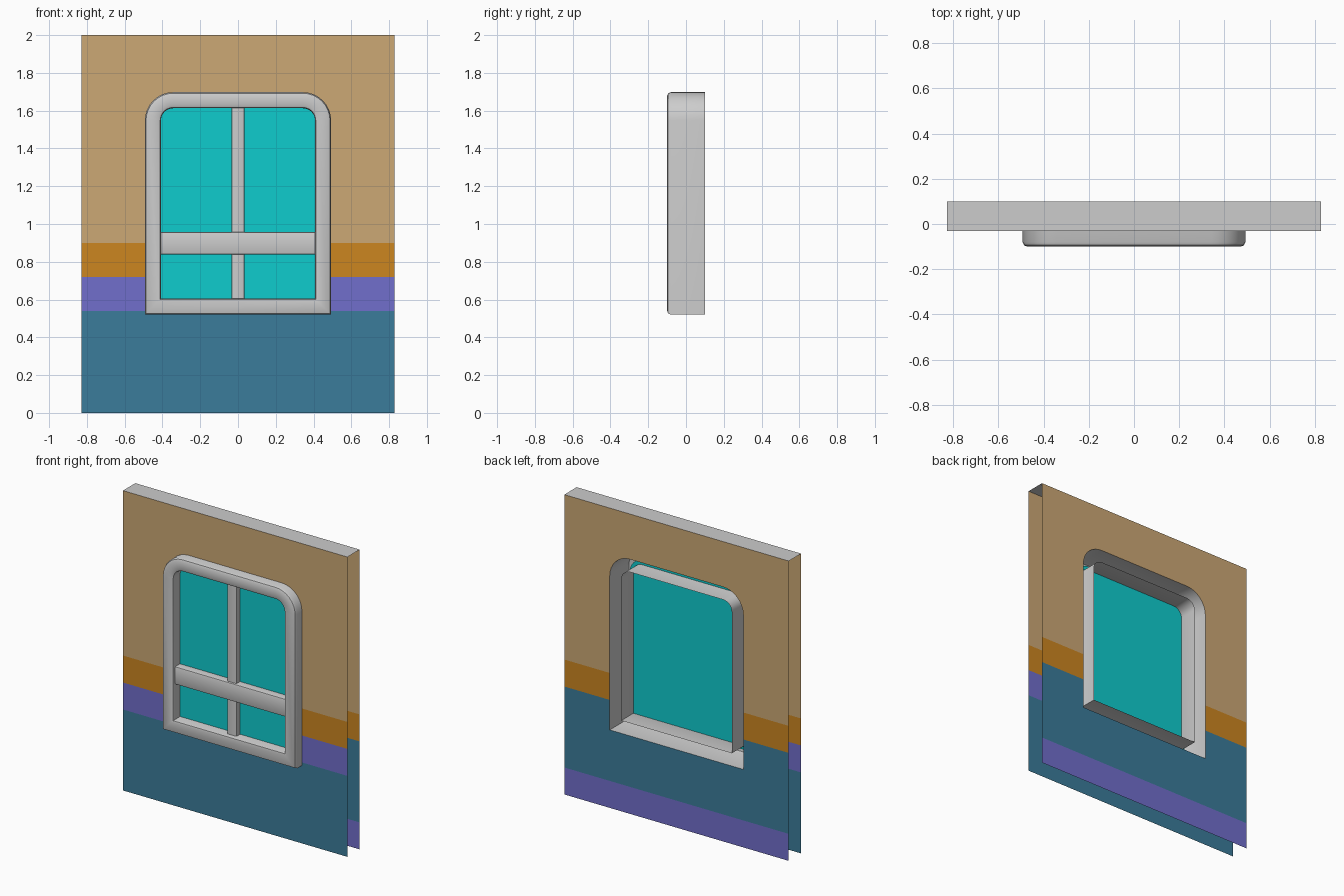
import bpy, bmesh, math
from mathutils import Vector

if "Cube" in bpy.data.objects:
    bpy.data.objects.remove(bpy.data.objects["Cube"])


def material(name, r, g, b):
    lin = lambda c: ((c / 255 + 0.055) / 1.055) ** 2.4 if c > 10 else c / 255 / 12.92
    m = bpy.data.materials.new(name)
    m.diffuse_color = (lin(r), lin(g), lin(b), 1)
    m.use_nodes = True
    m.node_tree.nodes["Principled BSDF"].inputs["Base Color"].default_value = m.diffuse_color
    return m


GREY = material("frame_grey", 204, 204, 204)
TAN = material("wall_tan", 204, 168, 117)
ORANGE = material("band_orange", 204, 134, 32)
PURPLE = material("band_purple", 113, 110, 204)
BLUE = material("lower_blue", 59, 124, 155)
CYAN = material("glass_cyan", 15, 204, 206)

W, H = 0.828, 2.0            # wall half width and height
FRONT, BACK = -0.03, 0.10    # the two wall skins
DEPTH = -0.10                # front of the window frame


def finish(name, bm, mats):
    me = bpy.data.meshes.new(name)
    bm.to_mesh(me)
    bm.free()
    for m in mats:
        me.materials.append(m)
    ob = bpy.data.objects.new(name, me)
    bpy.context.collection.objects.link(ob)
    return ob


def smooth(ob, angle=40):
    bpy.ops.object.select_all(action='DESELECT')
    bpy.context.view_layer.objects.active = ob
    ob.select_set(True)
    bpy.ops.object.shade_smooth_by_angle(angle=math.radians(angle))


def outline(off, y, n=8):
    """Window shape with round upper corners, moved inward by off."""
    hw, z0, z1, r = 0.493 - off, 0.52 + off, 1.698 - off, 0.15 - off
    pts = [Vector((-hw, y, z0)), Vector((hw, y, z0))]
    for cx, start in ((hw - r, 0), (r - hw, 90)):
        for i in range(n + 1):
            a = math.radians(start + 90 * i / n)
            pts.append(Vector((cx + r * math.cos(a), y, z1 - r + r * math.sin(a))))
    return pts


def loop_edges(bm, pts):
    vs = [bm.verts.new(p) for p in pts]
    return [bm.edges.new((vs[i], vs[(i + 1) % len(vs)])) for i in range(len(vs))]


def wall_skin(name, y, facing, bands):
    """Sheet with a window hole, cut into coloured bands (top height, material)."""
    bm = bmesh.new()
    corners = [(-W, y, 0), (W, y, 0), (W, y, H), (-W, y, H)]
    edges = loop_edges(bm, corners) + loop_edges(bm, outline(0, y))
    bmesh.ops.triangle_fill(bm, use_beauty=True, use_dissolve=False,
                            edges=edges, normal=(0, facing, 0))
    for top, _ in bands[:-1]:
        bmesh.ops.bisect_plane(bm, geom=bm.verts[:] + bm.edges[:] + bm.faces[:],
                               plane_co=(0, 0, top), plane_no=(0, 0, 1))
    bm.normal_update()
    for f in bm.faces:
        z = f.calc_center_median().z
        f.material_index = next(i for i, b in enumerate(bands) if z < b[0] + 1e-4)
        if f.normal.y * facing < 0:
            f.normal_flip()
    finish(name, bm, [b[1] for b in bands])


wall_skin("wall_front", FRONT, -1, [(0.54, BLUE), (0.72, PURPLE), (0.90, ORANGE), (H, TAN)])
wall_skin("wall_back", BACK, 1, [(0.18, PURPLE), (0.72, BLUE), (0.90, ORANGE), (H, TAN)])

# Cap that closes the top of the wall
bm = bmesh.new()
bm.faces.new([bm.verts.new(p) for p in
              ((-W, FRONT, H), (W, FRONT, H), (W, BACK, H), (-W, BACK, H))])
finish("wall_top", bm, [GREY])

# Window frame: rounded front, open at the back
profile = [(0, BACK), (0, -0.08), (0.006, -0.094), (0.02, DEPTH),
           (0.070, DEPTH), (0.081, -0.095), (0.085, -0.085), (0.085, BACK)]
bm = bmesh.new()
rings = [[bm.verts.new(p) for p in outline(o, y)] for o, y in profile]
for a, b in zip(rings, rings[1:]):
    for i in range(len(a)):
        j = (i + 1) % len(a)
        bm.faces.new((a[i], a[j], b[j], b[i]))
bmesh.ops.recalc_face_normals(bm, faces=bm.faces[:])
bm.normal_update()
front = min(bm.faces, key=lambda f: f.calc_center_median().y)
if front.normal.y > 0:
    bmesh.ops.reverse_faces(bm, faces=bm.faces[:])
smooth(finish("window_frame", bm, [GREY]))

# Glass sheet, tucked a little into the frame
bm = bmesh.new()
bm.faces.new([bm.verts.new(p) for p in outline(0.06, -0.028)])
finish("window_glass", bm, [CYAN])


def bar(name, x0, x1, y0, z0, z1):
    """Glazing bar whose front long edges are rounded."""
    bm = bmesh.new()
    bmesh.ops.create_cube(bm, size=1)
    y1 = -0.029
    for v in bm.verts:
        v.co = ((x0 + x1) / 2 + v.co.x * (x1 - x0),
                (y0 + y1) / 2 + v.co.y * (y1 - y0),
                (z0 + z1) / 2 + v.co.z * (z1 - z0))
    long_axis = 0 if x1 - x0 > z1 - z0 else 2
    edges = [e for e in bm.edges if all(v.co.y < y0 + 1e-4 for v in e.verts)
             and abs(e.verts[0].co[long_axis] - e.verts[1].co[long_axis]) > 0.2]
    bmesh.ops.bevel(bm, geom=edges, offset=0.008, segments=2, profile=0.5, affect='EDGES')
    smooth(finish(name, bm, [GREY]))


bar("cross_bar", -0.413, 0.413, -0.08, 0.838, 0.957)
bar("upright_bar", -0.035, 0.035, -0.067, 0.60, 1.617)
